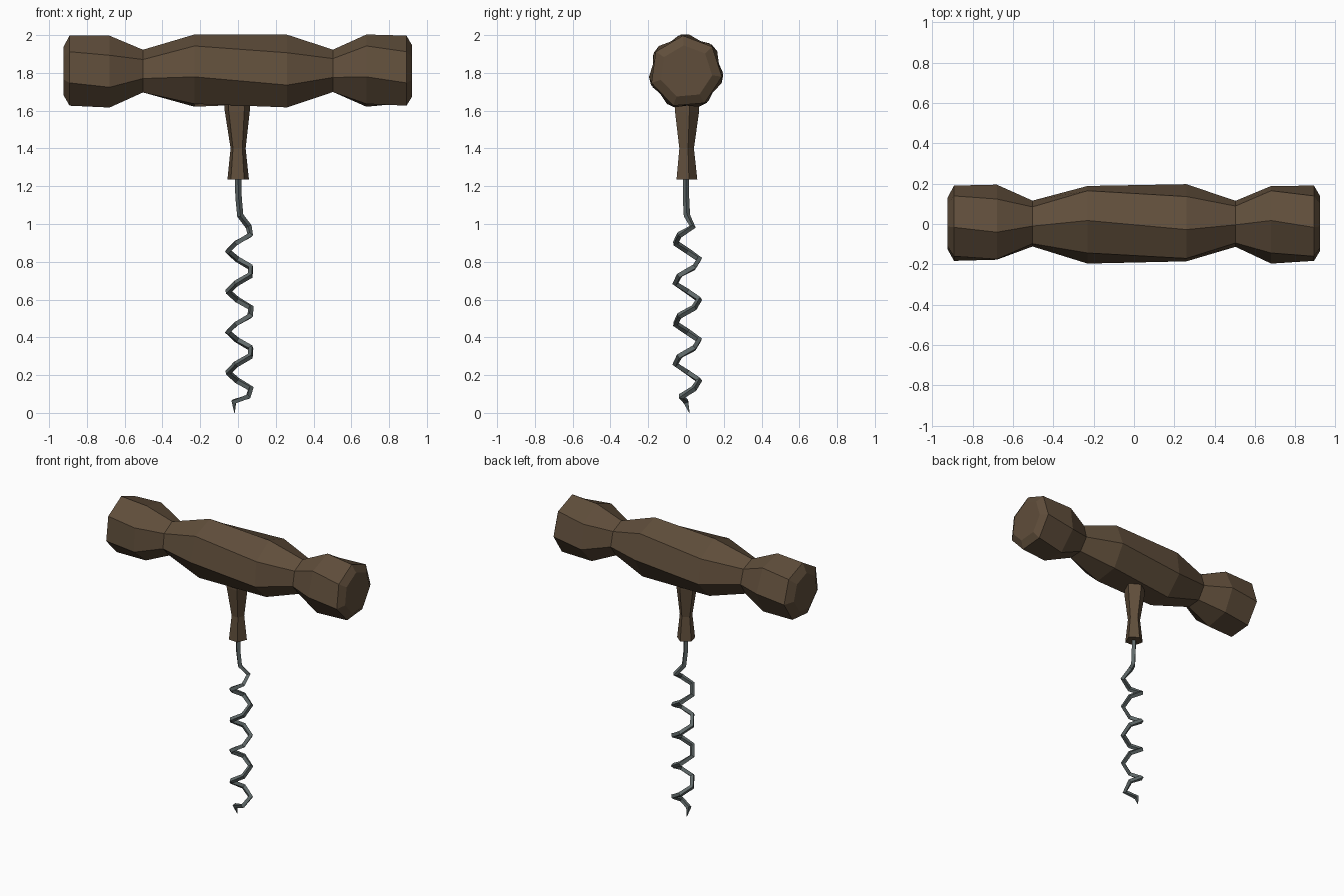
import bpy, bmesh, math
from mathutils import Vector

if "Cube" in bpy.data.objects:
    bpy.data.objects.remove(bpy.data.objects["Cube"])


def material(name, rgb):
    m = bpy.data.materials.new(name)
    m.diffuse_color = (*rgb, 1)
    m.use_nodes = True
    m.node_tree.nodes["Principled BSDF"].inputs["Base Color"].default_value = m.diffuse_color
    return m


wood = material("dark brown wood", (0.115, 0.075, 0.043))
steel = material("grey steel", (0.115, 0.14, 0.14))


def loft(name, rings, mat):
    """Skin a list of equal-sided point rings and cap both ends."""
    bm = bmesh.new()
    loops = [[bm.verts.new(p) for p in ring] for ring in rings]
    n = len(loops[0])
    for a, b in zip(loops, loops[1:]):
        for i in range(n):
            j = (i + 1) % n
            bm.faces.new((a[i], a[j], b[j], b[i]))
    bm.faces.new(loops[0])
    bm.faces.new(loops[-1])
    bmesh.ops.recalc_face_normals(bm, faces=bm.faces)
    me = bpy.data.meshes.new(name)
    bm.to_mesh(me)
    bm.free()
    me.materials.append(mat)
    ob = bpy.data.objects.new(name, me)
    bpy.context.collection.objects.link(ob)
    return ob


def circle(n, r, turn):
    return [(r * math.cos(math.radians(turn) + math.tau * i / n),
             r * math.sin(math.radians(turn) + math.tau * i / n)) for i in range(n)]


# Turned crossbar with a swollen grip and a knob at each end: x, radius, twist
profile = [(-0.925, 0.13, 5), (-0.892, 0.192, 5), (-0.68, 0.195, 12), (-0.503, 0.117, 5),
           (-0.23, 0.198, -5), (0.26, 0.198, 8), (0.503, 0.117, 2),
           (0.68, 0.198, -5), (0.892, 0.192, 5), (0.922, 0.14, 5)]
loft("handle", [[(x, a, 1.806 + b) for a, b in circle(7, r, 90 + t)]
                for x, r, t in profile], wood)

# Waisted wooden neck below the handle: z, radius, x offset
loft("neck", [[(cx + a, b, z) for a, b in circle(5, r, 15)]
              for z, r, cx in [(1.70, 0.07, -0.005), (1.60, 0.07, -0.005),
                               (1.40, 0.042, 0), (1.235, 0.06, 0)]], wood)

# Steel worm: short straight stem, then a faceted spiral, five bends per turn
path = [Vector((0, 0, 1.26)), Vector((0.003, 0, 1.14)), Vector((0.012, 0.005, 1.045))]
for i in range(22):
    z = 0.985 - i * 0.0428
    a = -math.tau * (0.965 - z) / 0.214
    r = 0.066 * (0.8 if i in (0, 21) else 1)
    path.append(Vector((0.013 + r * math.cos(a), 0.006 + r * math.sin(a), z)))
path += [Vector((-0.022, 0.0, 0.06)), Vector((-0.018, 0.018, 0.0))]

curve = bpy.data.curves.new("spiral_worm", "CURVE")
curve.dimensions = "3D"
curve.bevel_depth = 0.017
curve.bevel_resolution = 0
curve.use_fill_caps = True
spline = curve.splines.new("POLY")
spline.points.add(len(path) - 1)
for p, co in zip(spline.points, path):
    p.co = (*co, 1)
spline.points[-1].radius = 0.1
curve.materials.append(steel)
worm = bpy.data.objects.new("spiral_worm", curve)
bpy.context.collection.objects.link(worm)
worm.select_set(True)
bpy.context.view_layer.objects.active = worm
bpy.ops.object.convert(target="MESH")
worm = bpy.context.view_layer.objects.active
for f in worm.data.polygons:
    f.use_smooth = False
